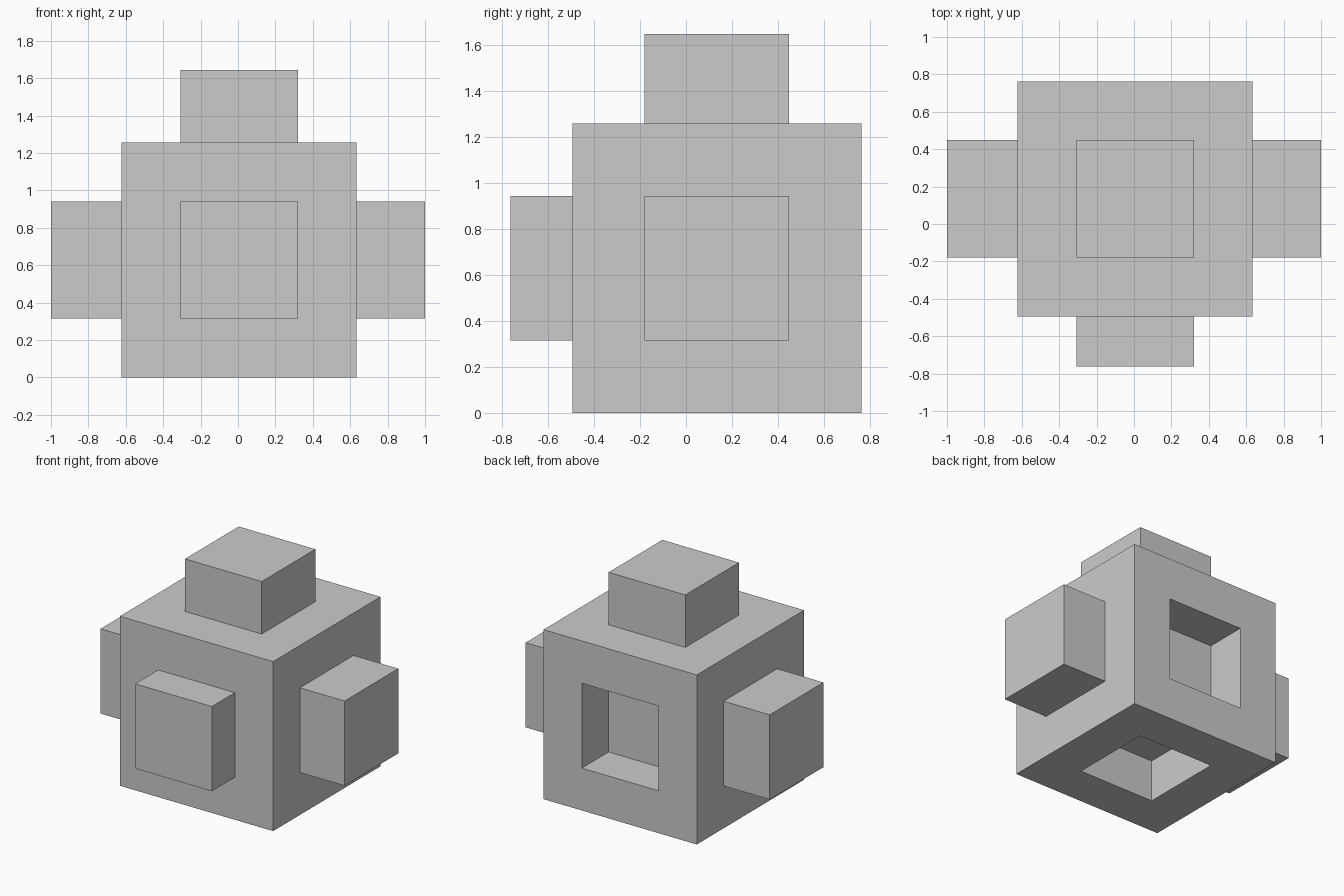
import bpy, bmesh
from mathutils import Vector, Matrix

if "Cube" in bpy.data.objects:
    bpy.data.objects.remove(bpy.data.objects["Cube"])

SIZE = 1.256
CENTRE = Vector((0.006, 0.134, SIZE / 2))
# Outward travel of the inset square on each side (negative = recess)
TRAVEL = {
    (1, 0, 0): 0.366,
    (-1, 0, 0): 0.378,
    (0, -1, 0): 0.269,
    (0, 1, 0): -0.313,
    (0, 0, 1): 0.389,
    (0, 0, -1): -0.313,
}

# Cube body
bm = bmesh.new()
bmesh.ops.create_cube(bm, size=SIZE, matrix=Matrix.Translation(CENTRE))

# Inset a half-size square on every side, then push it out or in
for face in list(bm.faces):
    normal = face.normal.copy()
    key = tuple(round(c) for c in normal)
    bmesh.ops.inset_individual(bm, faces=[face], thickness=SIZE / 4,
                               use_even_offset=True)
    cap = bmesh.ops.extrude_discrete_faces(bm, faces=[face])["faces"][0]
    bmesh.ops.translate(bm, verts=cap.verts, vec=normal * TRAVEL[key])

bmesh.ops.recalc_face_normals(bm, faces=bm.faces)
mesh = bpy.data.meshes.new("studded_cube")
bm.to_mesh(mesh)
bm.free()
bpy.context.collection.objects.link(bpy.data.objects.new("studded_cube", mesh))
